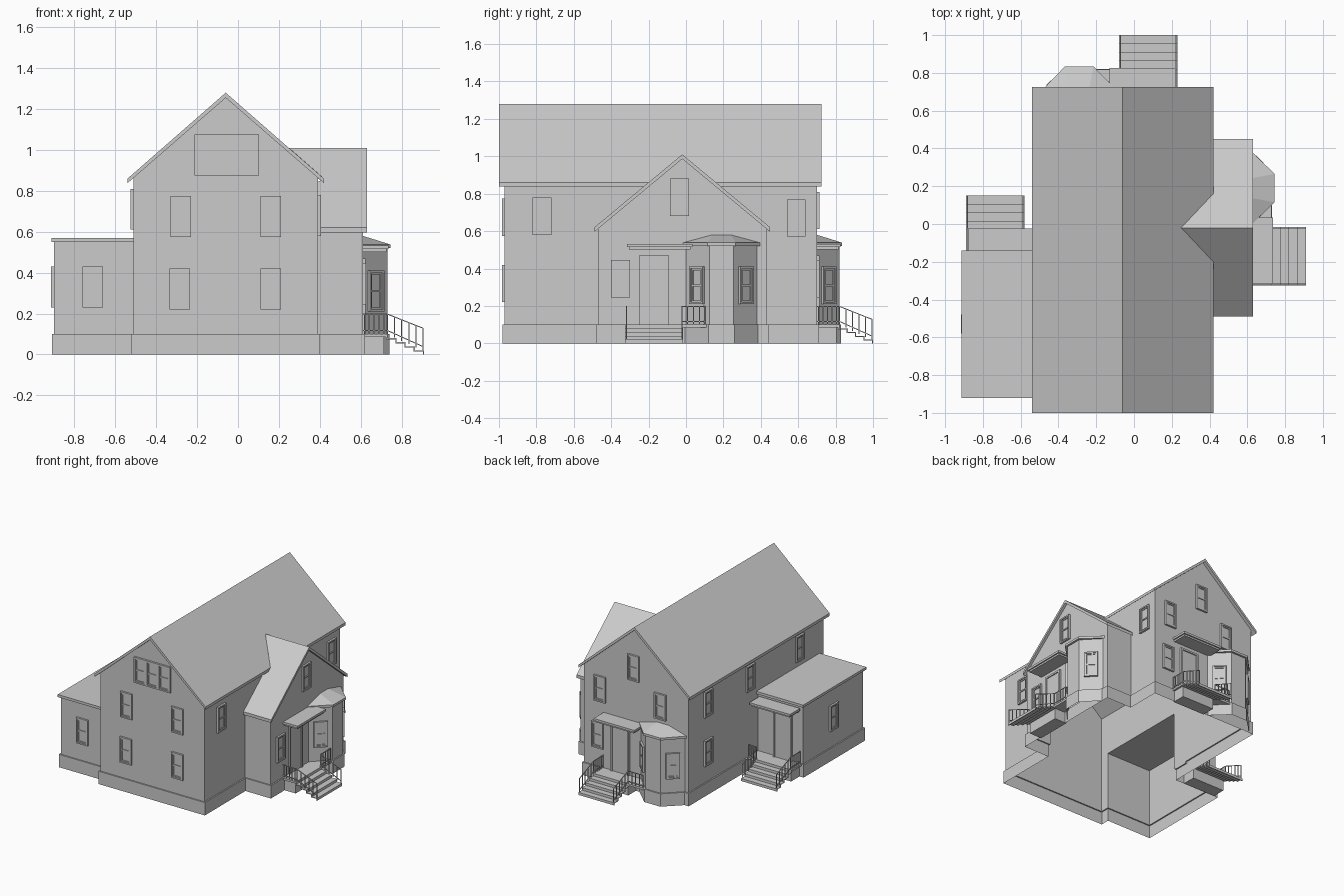
import bpy, bmesh
from math import radians, atan2, degrees
from mathutils import Matrix, Vector

if "Cube" in bpy.data.objects:
    bpy.data.objects.remove(bpy.data.objects["Cube"])

I = Matrix.Identity(4)


def frame(x, y, deg):
    """Local frame on a wall: +x points outward, +y runs along the wall."""
    return Matrix.Translation((x, y, 0)) @ Matrix.Rotation(radians(deg), 4, 'Z')


def make(name, bm, M=I):
    bm.transform(M)
    bmesh.ops.recalc_face_normals(bm, faces=bm.faces)
    me = bpy.data.meshes.new(name)
    bm.to_mesh(me)
    bm.free()
    bpy.context.collection.objects.link(bpy.data.objects.new(name, me))


def face(bm, pts):
    return bm.faces.new([bm.verts.new(p) for p in pts])


def prism(bm, pts, vec):
    a = [bm.verts.new(p) for p in pts]
    b = [bm.verts.new(Vector(p) + Vector(vec)) for p in pts]
    bm.faces.new(a)
    bm.faces.new(b[::-1])
    for i in range(len(a)):
        j = (i + 1) % len(a)
        bm.faces.new((a[i], a[j], b[j], b[i]))


def box(bm, x0, x1, y0, y1, z0, z1):
    prism(bm, [(x0, y0, z0), (x1, y0, z0), (x1, y1, z0), (x0, y1, z0)], (0, 0, z1 - z0))


def skirt(name, pts, closed, M=I, out=0.01, top=0.1):
    """Foundation band set slightly outside the wall line, with a top lip."""
    bm, n, rings = bmesh.new(), len(pts), []
    P = [Vector(p) for p in pts]
    nor = []
    for i in range(n):
        d = (P[(i + 1) % n] - P[i]).normalized()
        nor.append(Vector((d.y, -d.x)))
    for i, p in enumerate(P):
        a, b = nor[i - 1], nor[i]
        if not closed:
            a, b = (b, b) if i == 0 else (a, a) if i == n - 1 else (a, b)
        q = p + (a + b) * out / (1 + a.dot(b))
        rings.append([bm.verts.new((*c, z)) for c, z in ((q, 0), (q, top), (p, top))])
    for i in range(n if closed else n - 1):
        r, s = rings[i], rings[(i + 1) % n]
        for k in (0, 1):
            bm.faces.new((r[k], s[k], s[k + 1], r[k + 1]))
    make(name, bm, M)


def window(name, M, v, z, w=0.1, h=0.2):
    bm = bmesh.new()

    def ring(m, t, d):
        y0, y1, z0, z1 = v - w / 2 + m, v + w / 2 - m, z + m, z + h - m
        box(bm, 0, d, y0, y0 + t, z0, z1)
        box(bm, 0, d, y1 - t, y1, z0, z1)
        box(bm, 0, d, y0 + t, y1 - t, z0, z0 + t)
        box(bm, 0, d, y0 + t, y1 - t, z1 - t, z1)
    ring(0, 0.011, 0.015)
    ring(0.011, 0.009, 0.009)
    box(bm, 0, 0.009, v - w / 2 + 0.02, v + w / 2 - 0.02, z + h / 2 - 0.005, z + h / 2 + 0.005)
    box(bm, 0, 0.003, v - w / 2 + 0.02, v + w / 2 - 0.02, z + 0.02, z + h - 0.02)
    make(name, bm, M)


def bay(side, M):
    """Three-sided bay with foundation, hipped roof and windows."""
    plan = [(0, -0.19), (0.12, -0.065), (0.12, 0.065), (0, 0.19)]
    bm = bmesh.new()
    for (a, b), (c, d) in zip(plan, plan[1:]):
        face(bm, [(a, b, 0.1), (c, d, 0.1), (c, d, 0.525), (a, b, 0.525)])
    make(side + "_bay_walls", bm, M)
    skirt(side + "_bay_foundation", plan, False, M)
    eave = [(0, -0.205), (0.135, -0.075), (0.135, 0.075), (0, 0.205)]
    bm = bmesh.new()
    prism(bm, [(a, b, 0.52) for a, b in eave], (0, 0, 0.018))
    e = [(a, b, 0.538) for a, b in eave]
    t = [(0, -0.05, 0.58), (0, 0.05, 0.58)]
    face(bm, [e[0], e[1], t[0]])
    face(bm, [e[1], e[2], t[1], t[0]])
    face(bm, [e[2], e[3], t[1]])
    make(side + "_bay_roof", bm, M)
    window(side + "_bay_window_middle", M, 0, 0.21)
    ang = degrees(atan2(0.125, 0.12))
    for s, n in ((1, "a"), (-1, "b")):
        window(side + "_bay_window_" + n, M @ frame(0.06, s * 0.1275, s * (90 - ang)), 0, 0.21)


def porch(side, M, e0, e1):
    """Door, canopy, landing, open steps and railings."""
    bm = bmesh.new()
    for s in (-1, 1):
        box(bm, 0, 0.014, min(s * 0.08, s * 0.066), max(s * 0.08, s * 0.066), 0.1, 0.47)
    box(bm, 0, 0.014, -0.066, 0.066, 0.456, 0.47)
    box(bm, 0, 0.006, -0.066, 0.066, 0.1, 0.456)
    make(side + "_door", bm, M)
    bm = bmesh.new()
    box(bm, 0, 0.125, -0.145, 0.205, 0.515, 0.532)
    box(bm, 0, 0.115, -0.135, 0.195, 0.502, 0.515)
    make(side + "_porch_roof", bm, M)
    bm = bmesh.new()
    prism(bm, [(0, -0.155, 0.085), (0.12, -0.155, 0.085), (0.12, e1, 0.085), (0, e0, 0.085)], (0, 0, 0.015))
    box(bm, 0, 0.105, -0.14, 0.14, 0, 0.085)
    make(side + "_landing", bm, M)
    # zigzag steps
    bm = bmesh.new()
    up = [(0.12, 0.1)]
    for i in range(4):
        u, z = 0.12 + i * 0.045, 0.08 - i * 0.02
        up += [(u, z), (u + 0.045, z)]
    up += [(0.30, 0.0)]
    low = [(u - 0.006, max(z - 0.006, 0)) for u, z in reversed(up)]
    prism(bm, [(u, -0.155, z) for u, z in up + low], (0, 0.31, 0))
    make(side + "_steps", bm, M)
    # railings
    bm = bmesh.new()
    t = 0.005
    for v in (-0.15, 0.145):
        for za, zb in ((0.195, 0.125), (0.115, 0.035)):
            prism(bm, [(0.12, v, za), (0.297, v, zb), (0.297, v, zb + t), (0.12, v, za + t)], (0, t, 0))
        for i in range(6):
            u = 0.118 + i * 0.035
            box(bm, u, u + t, v, v + t, 0.1 - i * 0.0165, 0.196 - i * 0.0138)
    for z in (0.115, 0.195):
        box(bm, 0, 0.12, -0.15, -0.15 + t, z, z + t)
        box(bm, 0.115, 0.12, 0.145, e1 - 0.01, z, z + t)
    for i in range(5):
        box(bm, 0.005 + i * 0.024, 0.01 + i * 0.024, -0.15, -0.145, 0.1, 0.196)
        v = 0.15 + (e1 - 0.165) * (i + 1) / 5
        v = 0.145 + (e1 - 0.16) * i / 4
        box(bm, 0.115, 0.12, v, v + t, 0.1, 0.196)
    make(side + "_railings", bm, M)


# Foundation around the whole footprint
skirt("foundation", [(-.51, -.97), (.39, -.97), (.39, -.47), (.61, -.47), (.61, .43), (.39, .43),
                     (.39, .70), (-.51, .70), (-.51, -.16), (-.9, -.16), (-.9, -.9), (-.51, -.9)], True)

# Main house walls (hollow, open towards the wings)
bm = bmesh.new()
for y in (-.97, .70):
    face(bm, [(-.51, y, .1), (.39, y, .1), (.39, y, .865), (-.06, y, 1.257), (-.51, y, .865)])
for side in ([(-.97, .1), (-.47, .1), (-.47, .62), (-.2, .845), (-.2, .87), (-.97, .87)],
             [(.43, .1), (.70, .1), (.70, .87), (.16, .87), (.16, .845), (.43, .62)]):
    face(bm, [(.39, y, z) for y, z in side])
for y0, y1, z0 in ((-.97, -.9, .1), (-.9, -.16, .55), (-.16, .70, .1)):
    face(bm, [(-.51, y0, z0), (-.51, y1, z0), (-.51, y1, .87), (-.51, y0, .87)])
make("main_walls", bm)

# Main gable roof
bm = bmesh.new()
prism(bm, [(x, -1, z) for x, z in ((-.54, .86), (-.06, 1.28), (.42, .86), (.42, .838),
                                   (-.06, 1.255), (-.54, .838))], (0, 1.725, 0))
make("main_roof", bm)

# Right cross-gable wing
bm = bmesh.new()
face(bm, [(.61, y, z) for y, z in ((-.47, .1), (.43, .1), (.43, .62), (-.02, .987), (-.47, .62))])
for y in (-.47, .43):
    face(bm, [(.39, y, .1), (.61, y, .1), (.61, y, .62), (.39, y, .62)])
make("right_wing_walls", bm)
for s, n in ((-1, "front"), (1, "back")):
    bm = bmesh.new()
    prism(bm, [(x, -.02 + s * d, 1.01 - .83 * d) for x, d in
               ((.63, .47), (.63, 0), (.25, 0), (.42, .18), (.39, .2), (.39, .47))], (0, 0, -.024))
    make("right_wing_roof_" + n, bm)

# Left flat-roofed wing
bm = bmesh.new()
for a, b in (((-.51, -.16), (-.9, -.16)), ((-.9, -.16), (-.9, -.9)), ((-.9, -.9), (-.51, -.9))):
    face(bm, [(*a, .1), (*b, .1), (*b, .55), (*a, .55)])
make("left_wing_walls", bm)
bm = bmesh.new()
box(bm, -.913, -.51, -.92, -.14, .55, .57)
make("left_wing_roof", bm)

# Windows per wall: (position along wall, sill height)
walls = {
    "front": (frame(0, -.97, -90), [(-.28, .575), (.16, .575), (-.285, .22), (.16, .22),
                                    (-.16, .875), (-.055, .875), (.05, .875)]),
    "left_wing_front": (frame(0, -.9, -90), [(-.71, .23)]),
    "left_wing_side": (frame(-.9, 0, 180), [(.53, .23)]),
    "left": (frame(-.51, 0, 180), [(-.46, .61), (.06, .61), (.67, .61), (-.46, .23)]),
    "right": (frame(.39, 0, 0), [(-.77, .58), (.59, .57)]),
    "right_wing": (frame(.61, 0, 0), [(-.35, .245), (-.035, .68)]),
    "back": (frame(0, .70, 90), [(.04, .85), (-.25, .61), (.27, .61), (-.27, .245)]),
}
for n, (M, spots) in walls.items():
    for i, (v, z) in enumerate(spots):
        window(f"{n}_window_{i + 1}", M, v, z, 0.105 if z == .875 else 0.1)

# Bays and porches
bay("right", frame(.61, .19, 0))
bay("back", frame(-.29, .70, 90))
porch("right", frame(.61, -.17, 0), .17, .285)
porch("back", frame(.075, .70, 90), .175, .29)
porch("left", frame(-.735, -.15, 90) @ Matrix.Scale(-1, 4, (0, 1, 0)), .225, .225)
